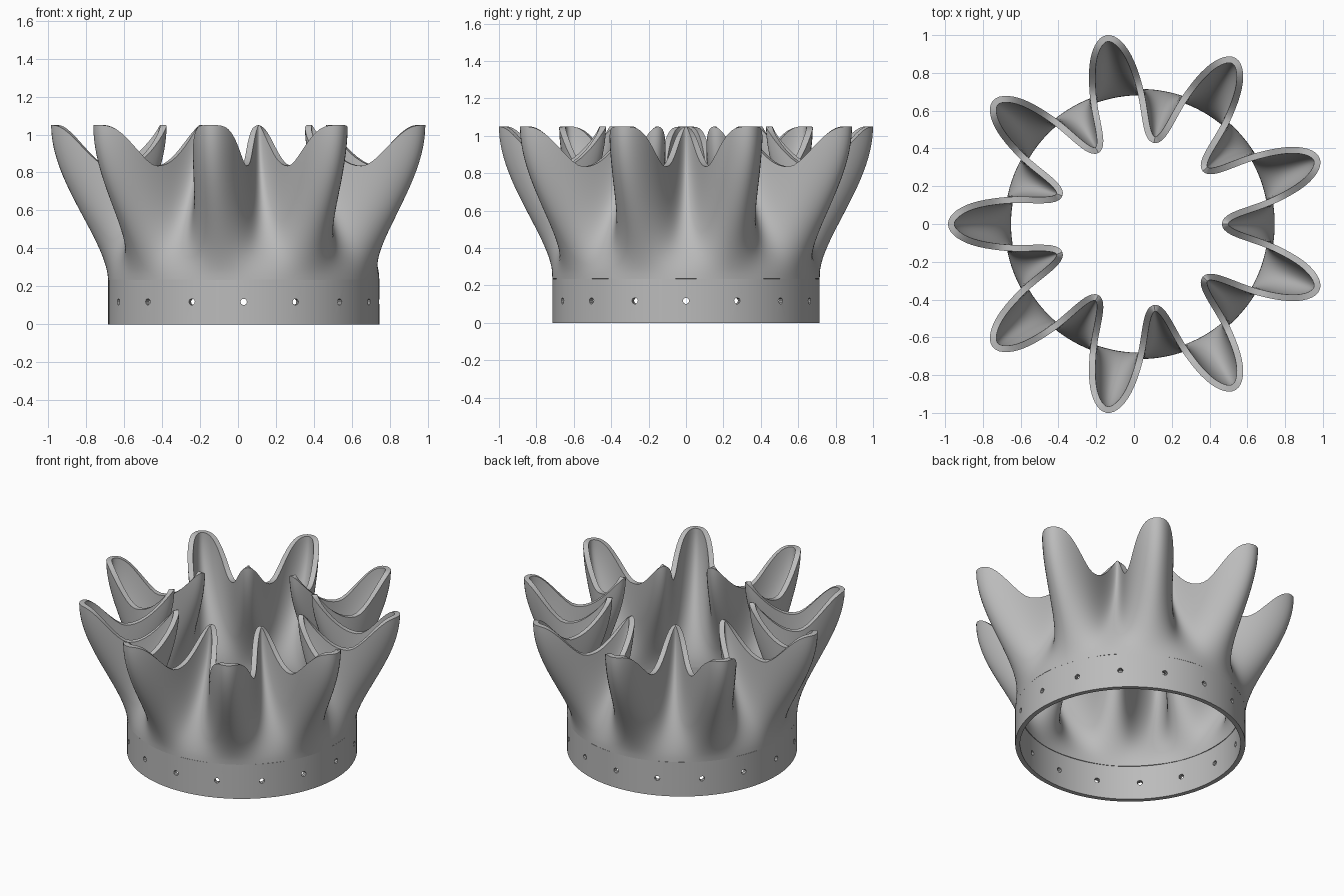
import bpy, bmesh
from math import sin, cos, pi
from mathutils import Matrix, Vector

if "Cube" in bpy.data.objects:
    bpy.data.objects.remove(bpy.data.objects["Cube"], do_unlink=True)

CENTRE = Vector((0.03, 0, 0))
BAND_TOP, BAND_R, BAND_THICK = 0.235, 0.715, 0.03
RIM_LOW, RIM_RISE = 0.835, 0.215
FOLDS, COLS, ROWS, WALL = 9, 432, 28, 0.034

grey = bpy.data.materials.new("plain grey")
grey.use_nodes = True
colour = (0.5, 0.5, 0.5, 1)
grey.diffuse_color = colour
grey.node_tree.nodes["Principled BSDF"].inputs["Base Color"].default_value = colour


def make_object(name, bm):
    bmesh.ops.recalc_face_normals(bm, faces=bm.faces)
    mesh = bpy.data.meshes.new(name)
    bm.to_mesh(mesh)
    bm.free()
    obj = bpy.data.objects.new(name, mesh)
    obj.location = CENTRE
    bpy.context.collection.objects.link(obj)
    mesh.materials.append(grey)
    return obj


def apply_modifiers(obj):
    graph = bpy.context.evaluated_depsgraph_get()
    mesh = bpy.data.meshes.new_from_object(obj.evaluated_get(graph))
    obj.modifiers.clear()
    obj.data = mesh


def smooth(obj):
    bpy.ops.object.select_all(action='DESELECT')
    obj.select_set(True)
    bpy.context.view_layer.objects.active = obj
    bpy.ops.object.shade_smooth_by_angle(angle=pi / 6)


def rim_height(wave):
    # Outer folds end broad and flat, inner folds end rounder
    if wave > 0:
        g = 1 - (1 - wave ** 2) ** 2.3
    else:
        g = abs(wave) ** 2.2
    return RIM_LOW + RIM_RISE * g


# Fluted wall: a round base that flares into alternating outer and inner folds
bm = bmesh.new()
columns = []
for i in range(COLS):
    phi = 2 * pi * i / COLS
    wave = cos(FOLDS * phi)
    top = rim_height(wave)
    column = []
    for j in range(ROWS + 1):
        z = BAND_TOP + (top - BAND_TOP) * j / ROWS
        t = min(1, (z - BAND_TOP) / (RIM_LOW + RIM_RISE - BAND_TOP)) ** 0.88
        s = t * t * (3 - 2 * t)
        r = 0.698 + s * (0.027 + 0.273 * wave)
        # Broaden the inner folds so that their tips are blunt
        a = pi + phi + s * 0.031 * sin(2 * FOLDS * phi) * (1 - wave) / 2
        column.append(bm.verts.new((r * cos(a), r * sin(a), z)))
    columns.append(column)
for i, a in enumerate(columns):
    b = columns[(i + 1) % COLS]
    for j in range(ROWS):
        bm.faces.new((a[j], b[j], b[j + 1], a[j + 1]))
wall = make_object("fluted_wall", bm)
shell = wall.modifiers.new("thickness", 'SOLIDIFY')
shell.thickness = WALL
shell.offset = 0
apply_modifiers(wall)
smooth(wall)

# Base band: a rectangular section spun into a ring
bm = bmesh.new()
inner = BAND_R - BAND_THICK
section = [(inner, 0), (BAND_R, 0), (BAND_R, BAND_TOP), (inner, BAND_TOP)]
verts = [bm.verts.new((r, 0, z)) for r, z in section]
edges = [bm.edges.new((verts[k], verts[(k + 1) % 4])) for k in range(4)]
bmesh.ops.spin(bm, geom=verts + edges, cent=(0, 0, 0), axis=(0, 0, 1),
               angle=2 * pi, steps=96, use_merge=True)
bmesh.ops.remove_doubles(bm, verts=bm.verts, dist=0.0001)
band = make_object("base_band", bm)

# Small round holes through the band
bm = bmesh.new()
for k in range(16):
    turn = Matrix.Rotation(2 * pi * k / 16, 4, 'Z')
    place = turn @ Matrix.Translation((BAND_R - BAND_THICK / 2, 0, 0.118))
    bmesh.ops.create_cone(bm, cap_ends=True, segments=10, radius1=0.017,
                          radius2=0.017, depth=0.1,
                          matrix=place @ Matrix.Rotation(pi / 2, 4, 'Y'))
cutter = make_object("hole_cutter", bm)
cutter.hide_render = True
cut = band.modifiers.new("holes", 'BOOLEAN')
cut.operation = 'DIFFERENCE'
cut.solver = 'EXACT'
cut.object = cutter
apply_modifiers(band)
bpy.data.objects.remove(cutter, do_unlink=True)
smooth(band)
